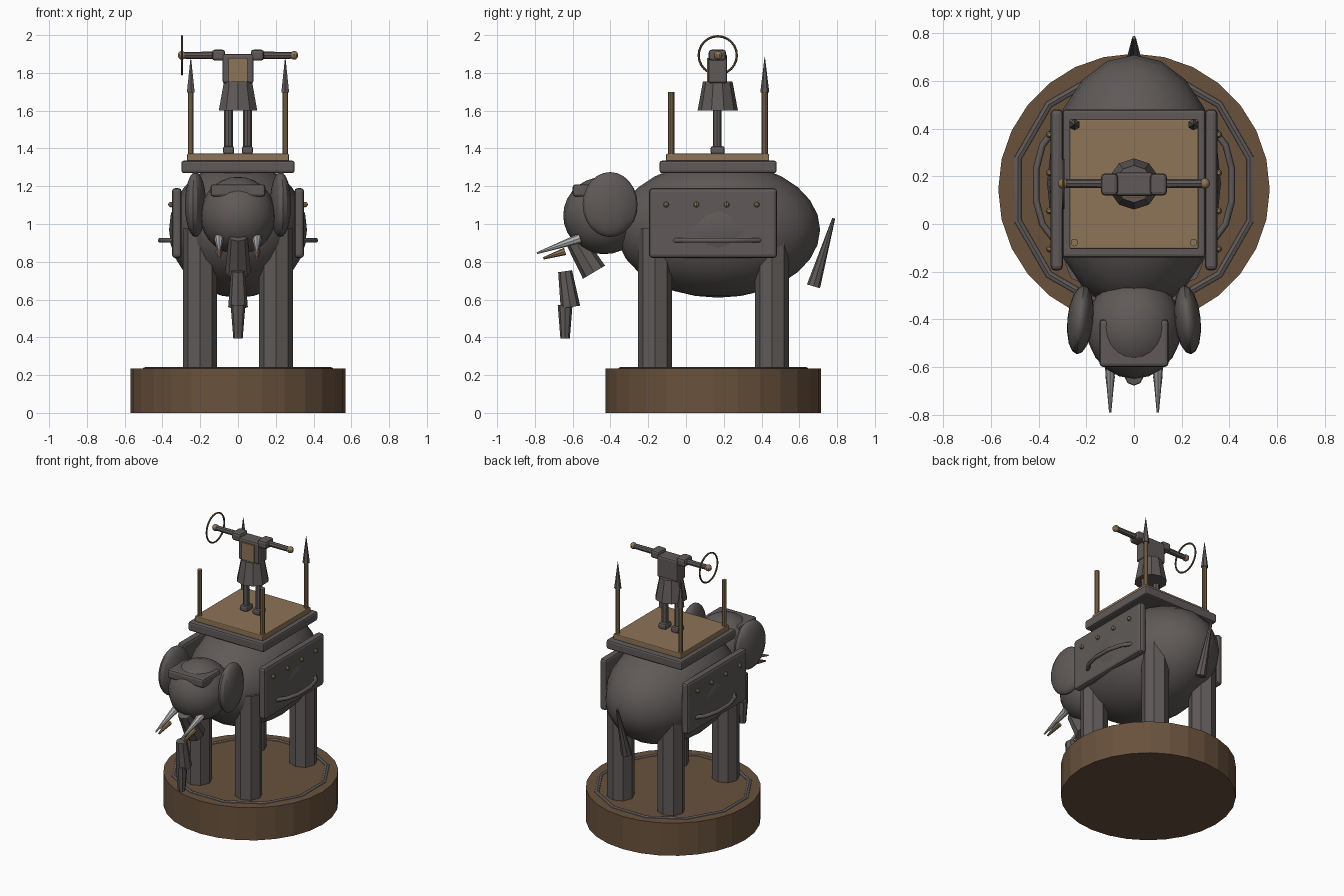
import bpy, bmesh, math
from mathutils import Vector

if "Cube" in bpy.data.objects:
    bpy.data.objects.remove(bpy.data.objects["Cube"])


def material(name, rgb):
    m = bpy.data.materials.new(name)
    m.diffuse_color = (*rgb, 1)
    m.use_nodes = True
    m.node_tree.nodes["Principled BSDF"].inputs["Base Color"].default_value = m.diffuse_color
    return m


GREY = material("dark_iron", (0.115, 0.102, 0.098))
BROWN = material("dark_wood", (0.14, 0.083, 0.046))
GOLD = material("tan_brass", (0.27, 0.175, 0.095))
SILVER = material("pale_silver", (0.45, 0.45, 0.45))


def finish(name, mat, smooth=True):
    ob = bpy.context.object
    ob.name = name
    ob.data.materials.append(mat)
    bpy.ops.object.transform_apply(location=False, rotation=False, scale=True)
    if smooth:
        bpy.ops.object.shade_smooth_by_angle(angle=math.radians(30))
    return ob


def ball(name, loc, radii, mat, seg=20, rings=14, yaw=0):
    bpy.ops.mesh.primitive_uv_sphere_add(segments=seg, ring_count=rings, radius=1,
                                         location=loc, rotation=(0, 0, yaw))
    bpy.context.object.scale = radii
    return finish(name, mat)


def box(name, x, y, z, mat, bevel=0.0):
    """Box from (low, high) ranges, with optional rounded edges."""
    r = (x, y, z)
    bpy.ops.mesh.primitive_cube_add(size=1, location=[(a + b) / 2 for a, b in r])
    bpy.context.object.scale = [b - a for a, b in r]
    ob = finish(name, mat, False)
    if bevel:
        mod = ob.modifiers.new("rounded", 'BEVEL')
        mod.width, mod.segments = bevel, 2
    return ob


def rod(name, a, b, r1, r2, mat, sides=8):
    """Straight or tapered rod from point a to point b."""
    a, b = Vector(a), Vector(b)
    d = b - a
    bpy.ops.mesh.primitive_cone_add(vertices=sides, radius1=r1, radius2=r2,
                                    depth=d.length, location=(a + b) / 2)
    ob = bpy.context.object
    ob.rotation_euler = d.to_track_quat('Z', 'Y').to_euler() if abs(d.normalized().z) < 0.999 else (0, 0, 0)
    return finish(name, mat, False)


def ring(name, loc, rot, major, minor, seg, sides, mat):
    bpy.ops.mesh.primitive_torus_add(location=loc, rotation=rot, major_radius=major,
                                     minor_radius=minor, major_segments=seg, minor_segments=sides)
    return finish(name, mat)


# Pedestal
rod("pedestal", (0, 0.145, 0), (0, 0.145, 0.235), 0.57, 0.57, BROWN, 28)
ring("pedestal_ring", (0, 0.145, 0.224), (0, 0, math.radians(15)), 0.505, 0.02, 12, 8, GREY)

# Animal body, head and trunk
ball("body", (0, 0.17, 0.97), (0.365, 0.54, 0.36), GREY)
ball("head", (0, -0.435, 1.045), (0.2, 0.215, 0.205), GREY)
box("forehead_plate", (-0.145, 0.145), (-0.6, -0.4), (1.145, 1.21), GREY, 0.015)
rod("trunk_upper", (0, -0.6, 0.935), (0, -0.487, 0.745), 0.05, 0.068, GREY)
rod("trunk_middle", (0, -0.64, 0.75), (0, -0.612, 0.56), 0.037, 0.052, GREY)
rod("trunk_tip", (0, -0.64, 0.57), (0, -0.64, 0.395), 0.025, 0.039, GREY)
rod("tail", (0, 0.782, 1.03), (0, 0.675, 0.67), 0.008, 0.036, GREY)

# Saddle
box("saddle_base", (-0.3, 0.3), (-0.14, 0.48), (1.27, 1.335), GREY, 0.012)
box("saddle_deck", (-0.27, 0.27), (-0.105, 0.44), (1.33, 1.372), GOLD, 0.006)

# Mirrored animal and saddle parts
for s, side in ((-1, "left"), (1, "right")):
    ball("ear_" + side, (0.225 * s, -0.402, 1.103), (0.055, 0.146, 0.172), GREY, 16, 12, 0.1 * s)
    rod("tusk_" + side, (0.1 * s, -0.56, 0.925), (0.1 * s, -0.79, 0.845), 0.026, 0.005, SILVER)
    rod("tusk_band_" + side, (0.1 * s, -0.64, 0.855), (0.1 * s, -0.755, 0.818), 0.02, 0.006, GOLD)
    for y, end in ((-0.165, "front"), (0.455, "back")):
        rod(f"leg_{end}_{side}", (0.2 * s, y, 0.23), (0.2 * s, y, 0.98), 0.09, 0.09, GREY)
    # side panel with rivets and a bowed handle
    box("side_panel_" + side, sorted((0.298 * s, 0.35 * s)), (-0.195, 0.482), (0.82, 1.19), GREY, 0.018)
    for i in range(4):
        ball(f"rivet_{side}_{i}", (0.355 * s, -0.105 + 0.16 * i, 1.103), (0.015,) * 3, GOLD, 8, 6)
    curve = bpy.data.curves.new("handle_" + side, 'CURVE')
    curve.dimensions, curve.bevel_depth, curve.bevel_resolution = '3D', 0.014, 1
    curve.use_fill_caps = True
    path = [(0.34, -0.06), (0.385, 0.0), (0.411, 0.1), (0.411, 0.23), (0.385, 0.33), (0.34, 0.39)]
    sp = curve.splines.new('POLY')
    sp.points.add(len(path) - 1)
    for p, (x, y) in zip(sp.points, path):
        p.co = (x * s, y, 0.913, 1)
    curve.materials.append(GREY)
    bpy.context.collection.objects.link(bpy.data.objects.new("handle_" + side, curve))
    # corner posts, the back ones with spear tips
    for y, end in ((-0.078, "front"), (0.417, "back")):
        rod(f"post_{end}_{side}", (0.25 * s, y, 1.36), (0.25 * s, y, 1.7), 0.016, 0.016, GOLD, 10)
    rod("spear_tip_" + side, (0.25 * s, 0.417, 1.695), (0.25 * s, 0.417, 1.885), 0.024, 0.001, GREY, 6)

    # Rider limbs
    box("rider_foot_" + side, sorted((0.02 * s, 0.08 * s)), (0.13, 0.205), (1.37, 1.412), GREY, 0.012)
    rod("rider_leg_" + side, (0.05 * s, 0.165, 1.39), (0.05 * s, 0.165, 1.62), 0.023, 0.023, GREY)
    box("shoulder_" + side, sorted((0.068 * s, 0.138 * s)), (0.12, 0.212), (1.865, 1.923), GREY, 0.015)
    rod("arm_" + side, (0.07 * s, 0.17, 1.893), (0.295 * s, 0.17, 1.893), 0.02, 0.018, GREY)
    ball("hand_" + side, (0.297 * s, 0.17, 1.893), (0.023,) * 3, GOLD, 10, 8)

# Rider body
rod("skirt", (0, 0.168, 1.6), (0, 0.168, 1.755), 0.107, 0.078, GREY, 10)
box("torso", (-0.082, 0.082), (0.118, 0.217), (1.745, 1.9), GREY, 0.012)
box("chest_plate", (-0.05, 0.05), (0.11, 0.119), (1.755, 1.878), GOLD)

# Hoop held in one hand
ring("hoop", (-0.297, 0.168, 1.893), (0, math.pi / 2, 0), 0.101, 0.006, 24, 6, BROWN)
